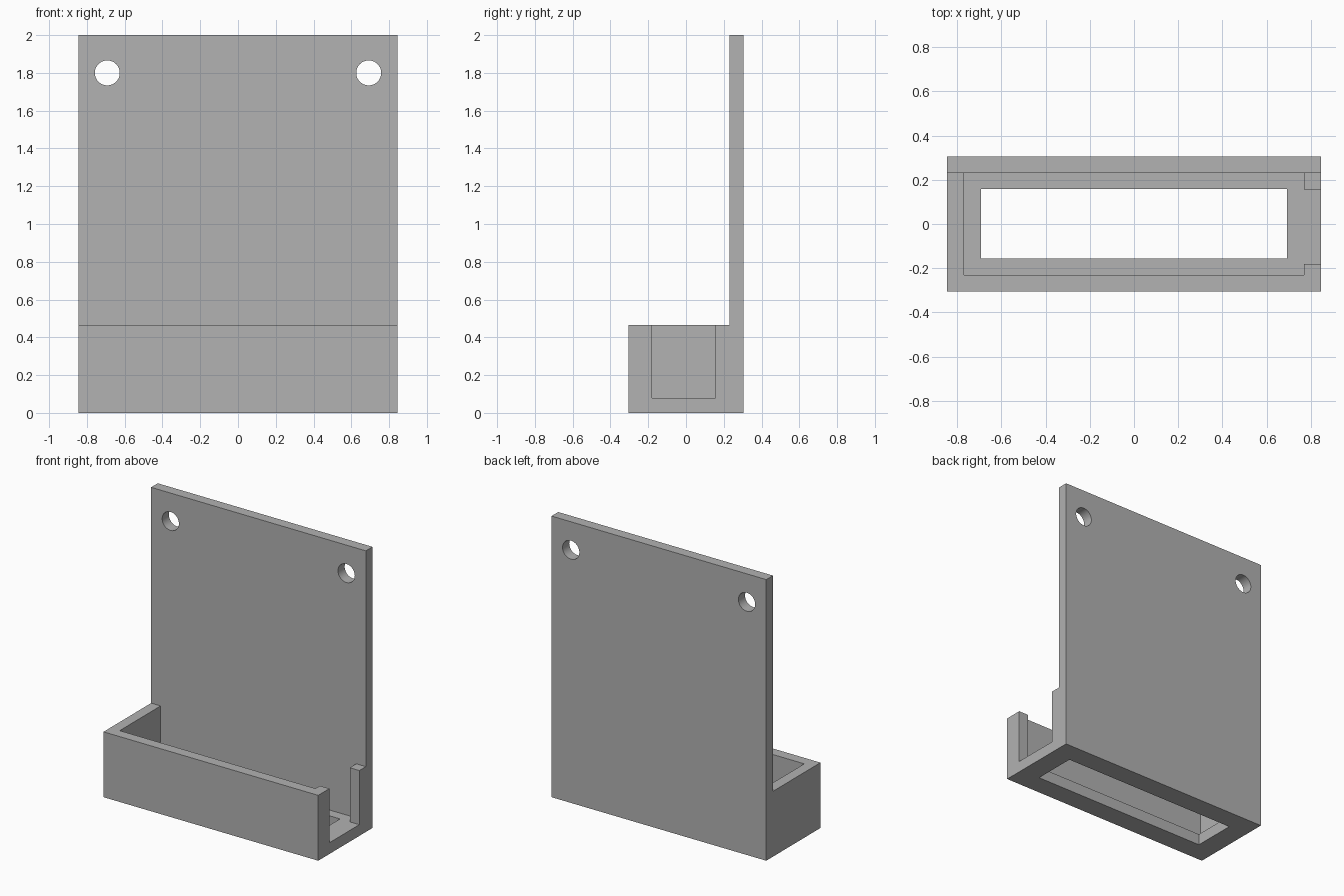
import bpy
import bmesh
from math import radians
from mathutils import Matrix, Vector

if "Cube" in bpy.data.objects:
    bpy.data.objects.remove(bpy.data.objects["Cube"], do_unlink=True)

# Overall sizes
HALF_W, HALF_D, HEIGHT = 0.845, 0.305, 2.0
WALL, TRAY_TOP = 0.075, 0.465

grey = bpy.data.materials.new("plain grey")
grey.use_nodes = True
colour = (0.445, 0.445, 0.445, 1)
grey.diffuse_color = colour
grey.node_tree.nodes["Principled BSDF"].inputs["Base Color"].default_value = colour


def add_object(name, bm):
    bmesh.ops.recalc_face_normals(bm, faces=bm.faces)
    mesh = bpy.data.meshes.new(name)
    bm.to_mesh(mesh)
    bm.free()
    mesh.materials.append(grey)
    obj = bpy.data.objects.new(name, mesh)
    bpy.context.collection.objects.link(obj)
    return obj


def box(name, low, high):
    low, high = Vector(low), Vector(high)
    bm = bmesh.new()
    bmesh.ops.create_cube(bm, size=1)
    bmesh.ops.scale(bm, vec=high - low, verts=bm.verts)
    bmesh.ops.translate(bm, vec=(low + high) / 2, verts=bm.verts)
    return add_object(name, bm)


def cylinder_y(name, x, y, z, radius, depth):
    bm = bmesh.new()
    bmesh.ops.create_cone(bm, cap_ends=True, segments=48, radius1=radius, radius2=radius,
                          depth=depth,
                          matrix=Matrix.Translation((x, y, z)) @ Matrix.Rotation(radians(90), 4, 'X'))
    return add_object(name, bm)


# L-shaped side profile (y, z) extruded across the width
profile = [(-HALF_D, 0), (HALF_D, 0), (HALF_D, HEIGHT), (HALF_D - WALL, HEIGHT),
           (HALF_D - WALL, TRAY_TOP), (-HALF_D, TRAY_TOP)]
bm = bmesh.new()
face = bm.faces.new([bm.verts.new((-HALF_W, y, z)) for y, z in profile])
side = bmesh.ops.extrude_face_region(bm, geom=[face])["geom"]
bmesh.ops.translate(bm, vec=(2 * HALF_W, 0, 0),
                    verts=[v for v in side if isinstance(v, bmesh.types.BMVert)])
holder = add_object("wall_holder", bm)

# Tray cavity, floor window, open slot in the left wall, screw holes
inner_x, inner_y = HALF_W - WALL, HALF_D - WALL
cutters = [
    box("tray_cavity", (-inner_x, -inner_y, 0.08), (inner_x, inner_y, 0.6)),
    box("floor_window", (-0.693, -0.155, -0.1), (0.693, 0.158, 0.2)),
    box("side_slot", (0.7, -0.18, 0.08), (1, 0.157, 0.6)),
]
for sx in (-1, 1):
    cutters.append(cylinder_y("screw_hole", sx * 0.692, HALF_D, 1.8, 0.066, 0.4))

# Cut each opening in turn, then discard the cutters
bpy.ops.object.select_all(action='DESELECT')
holder.select_set(True)
bpy.context.view_layer.objects.active = holder
for cutter in cutters:
    cutter.hide_render = True
    cut = holder.modifiers.new(cutter.name, 'BOOLEAN')
    cut.operation = 'DIFFERENCE'
    cut.solver = 'EXACT'
    cut.object = cutter
    bpy.ops.object.modifier_apply(modifier=cut.name)
    bpy.data.objects.remove(cutter, do_unlink=True)

bpy.ops.object.shade_smooth_by_angle(angle=radians(30))
